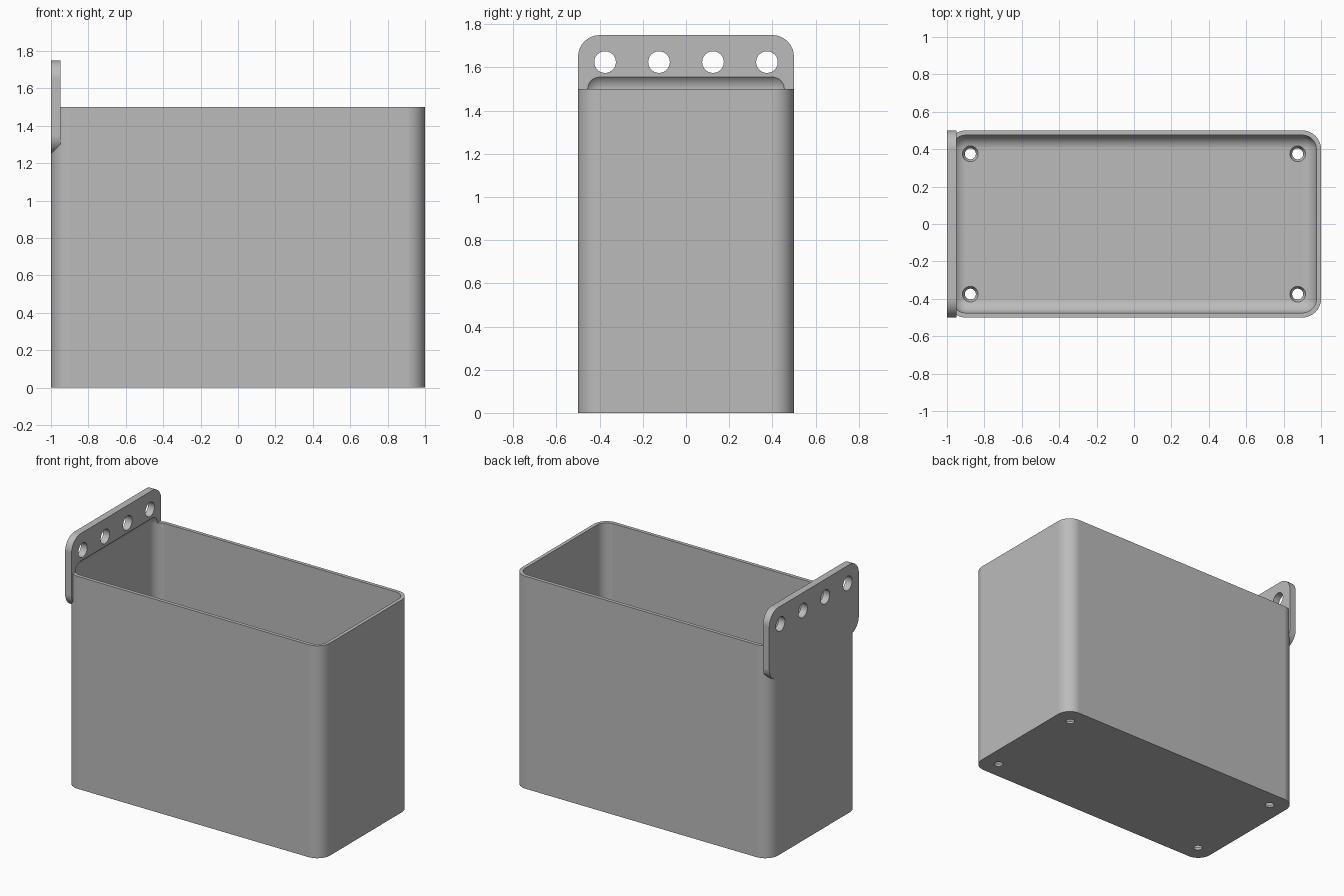
import bpy
import bmesh
from math import radians
from mathutils import Matrix, Vector

if "Cube" in bpy.data.objects:
    bpy.data.objects.remove(bpy.data.objects["Cube"], do_unlink=True)

# Single grey plastic
grey = bpy.data.materials.new("grey_plastic")
grey.use_nodes = True
colour = (0.5, 0.5, 0.5, 1)
grey.diffuse_color = colour
grey.node_tree.nodes["Principled BSDF"].inputs["Base Color"].default_value = colour


def make_object(name, bm):
    bmesh.ops.recalc_face_normals(bm, faces=bm.faces)
    mesh = bpy.data.meshes.new(name)
    bm.to_mesh(mesh)
    bm.free()
    mesh.materials.append(grey)
    obj = bpy.data.objects.new(name, mesh)
    bpy.context.collection.objects.link(obj)
    return obj


def rounded_box(name, low, high, radius, axis=None):
    """Box with rounded edges: those along one axis, or all of them."""
    low, high = Vector(low), Vector(high)
    bm = bmesh.new()
    bmesh.ops.create_cube(bm, size=1)
    bmesh.ops.scale(bm, vec=high - low, verts=bm.verts)
    bmesh.ops.translate(bm, vec=(low + high) / 2, verts=bm.verts)
    edges = [e for e in bm.edges if axis is None
             or abs((e.verts[0].co - e.verts[1].co)[axis]) > 1e-4]
    bmesh.ops.bevel(bm, geom=edges, offset=radius, segments=10,
                    profile=0.5, affect='EDGES', clamp_overlap=True)
    return make_object(name, bm)


def cone_cutter(name, centre, r1, r2, depth, along_x=False):
    bm = bmesh.new()
    matrix = Matrix.Translation(centre)
    if along_x:
        matrix = matrix @ Matrix.Rotation(radians(90), 4, 'Y')
    bmesh.ops.create_cone(bm, cap_ends=True, segments=40, radius1=r1,
                          radius2=r2, depth=depth, matrix=matrix)
    return make_object(name, bm)


def combine(target, other, operation):
    mod = target.modifiers.new(operation.lower(), 'BOOLEAN')
    mod.operation = operation
    mod.solver = 'EXACT'
    mod.object = other
    with bpy.context.temp_override(object=target, active_object=target):
        bpy.ops.object.modifier_apply(modifier=mod.name)
    bpy.data.objects.remove(other, do_unlink=True)


WALL = 0.025

# Outer shell with the hanging plate joined to one end
bin_body = rounded_box("bin_with_hanging_plate", (-1, -0.5, 0), (1, 0.5, 1.5), 0.1, axis=2)
plate = rounded_box("hanging_plate", (-1, -0.5, 1.25), (-0.95, 0.5, 1.75), 0.1, axis=0)
combine(bin_body, plate, 'UNION')

# Cavity, rounded on every edge, which also coves the foot of the plate
cavity = rounded_box("cavity_cutter", (-1 + WALL, -0.5 + WALL, WALL),
                     (1 - WALL, 0.5 - WALL, 1.575), 0.075)
combine(bin_body, cavity, 'DIFFERENCE')

# Row of mounting holes through the plate
for y in (-0.375, -0.125, 0.125, 0.375):
    hole = cone_cutter("plate_hole_cutter", (-0.975, y, 1.625), 0.05, 0.05, 0.2, along_x=True)
    combine(bin_body, hole, 'DIFFERENCE')

# Tapered drain holes in the floor corners
for x in (-0.875, 0.875):
    for y in (-0.375, 0.375):
        drain = cone_cutter("drain_cutter", (x, y, WALL / 2), 0.023, 0.048, 0.05)
        combine(bin_body, drain, 'DIFFERENCE')

# Smooth rounded edges, crisp rims
bpy.ops.object.select_all(action='DESELECT')
bin_body.select_set(True)
bpy.context.view_layer.objects.active = bin_body
bpy.ops.object.shade_smooth_by_angle(angle=radians(25))
normals = bin_body.modifiers.new("flat_wall_normals", 'WEIGHTED_NORMAL')
normals.keep_sharp = True
